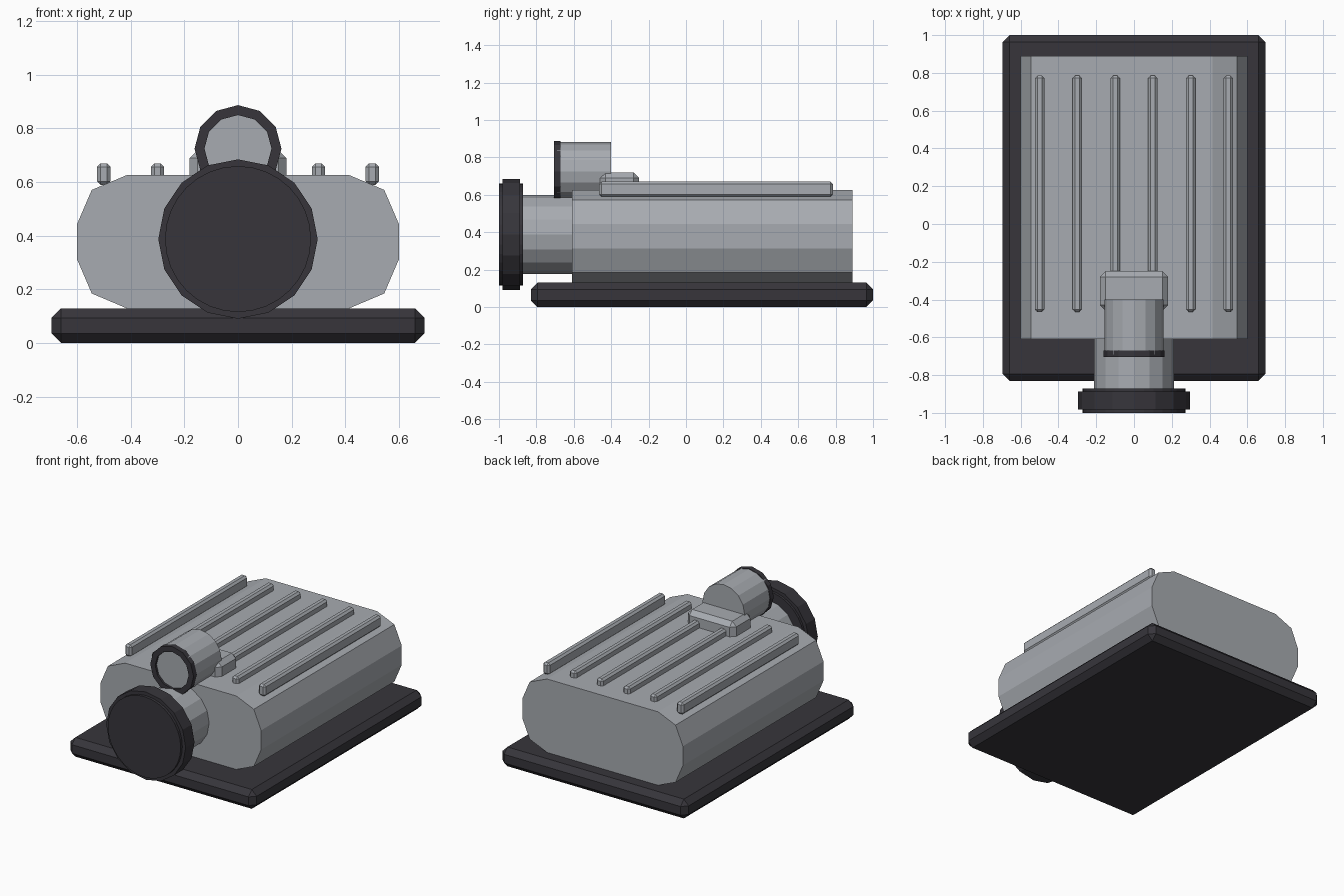
import bpy, bmesh, math
from mathutils import Matrix, Vector

if "Cube" in bpy.data.objects:
    bpy.data.objects.remove(bpy.data.objects["Cube"])


def mat(name, c):
    m = bpy.data.materials.new(name)
    m.diffuse_color = (*c, 1)
    m.use_nodes = True
    m.node_tree.nodes["Principled BSDF"].inputs["Base Color"].default_value = m.diffuse_color
    return m


METAL = mat("light grey metal", (0.39, 0.41, 0.44))
DARK = mat("dark rubber", (0.038, 0.036, 0.044))


def finish(name, bm, m):
    bmesh.ops.recalc_face_normals(bm, faces=bm.faces)
    me = bpy.data.meshes.new(name)
    bm.to_mesh(me)
    bm.free()
    me.materials.append(m)
    ob = bpy.data.objects.new(name, me)
    bpy.context.collection.objects.link(ob)
    return ob


def box(name, lo, hi, bevel, m):
    lo, hi = Vector(lo), Vector(hi)
    bm = bmesh.new()
    bmesh.ops.create_cube(bm, size=1, matrix=Matrix.Translation((lo + hi) / 2)
                          @ Matrix.Diagonal((*(hi - lo), 1)))
    bmesh.ops.bevel(bm, geom=bm.edges[:], offset=bevel, segments=1, affect='EDGES')
    return finish(name, bm, m)


def extrude(name, pts, y0, y1, m):
    # solid prism along y from an x/z outline
    bm = bmesh.new()
    a = [bm.verts.new((x, y0, z)) for x, z in pts]
    b = [bm.verts.new((x, y1, z)) for x, z in pts]
    bm.faces.new(a)
    bm.faces.new(b[::-1])
    for i in range(len(pts)):
        j = (i + 1) % len(pts)
        bm.faces.new((a[i], b[i], b[j], a[j]))
    return finish(name, bm, m)


def circle(r, n, z):
    return [(r * math.cos(2 * math.pi * i / n), z + r * math.sin(2 * math.pi * i / n))
            for i in range(n)]


def ring(name, r_out, r_in, n, z, y0, y1, m):
    # square-section ring around the y axis
    bm = bmesh.new()
    loops = [[bm.verts.new((x, y, zz)) for x, zz in circle(r, n, z)]
             for r, y in ((r_out, y0), (r_out, y1), (r_in, y1), (r_in, y0))]
    for k in range(4):
        p, q = loops[k], loops[(k + 1) % 4]
        for i in range(n):
            j = (i + 1) % n
            bm.faces.new((p[i], q[i], q[j], p[j]))
    return finish(name, bm, m)


# Base plate
box("base_plate", (-0.695, -0.83, 0), (0.695, 1.0, 0.13), 0.036, DARK)

# Body with rounded outline
q = [(0.60, 0.065), (0.545, 0.193), (0.415, 0.248)]
C = 0.378
half = [(x, C - z) for x, z in q[::-1]] + [(x, C + z) for x, z in q]
extrude("body", half + [(-x, z) for x, z in half[::-1]], -0.61, 0.89, METAL)

# Ribs on top
for i, x in enumerate((-0.5, -0.3, -0.1, 0.1, 0.3, 0.5)):
    box(f"top_rib_{i + 1}", (x - 0.025, -0.465, 0.59), (x + 0.025, 0.785, 0.67), 0.013, METAL)

# Front neck and cap
extrude("front_neck", circle(0.212, 16, 0.388), -0.89, -0.6, METAL)
extrude("front_cap", circle(0.272, 32, 0.388), -1.0, -0.872, DARK)
ring("cap_rim", 0.297, 0.26, 16, 0.388, -0.982, -0.888, DARK)

# Upper tube with rim and mounting block
extrude("upper_tube", circle(0.157, 16, 0.725), -0.69, -0.4, METAL)
ring("tube_rim", 0.162, 0.125, 12, 0.725, -0.705, -0.67, DARK)
box("tube_mount", (-0.18, -0.46, 0.58), (0.18, -0.25, 0.72), 0.03, METAL)
